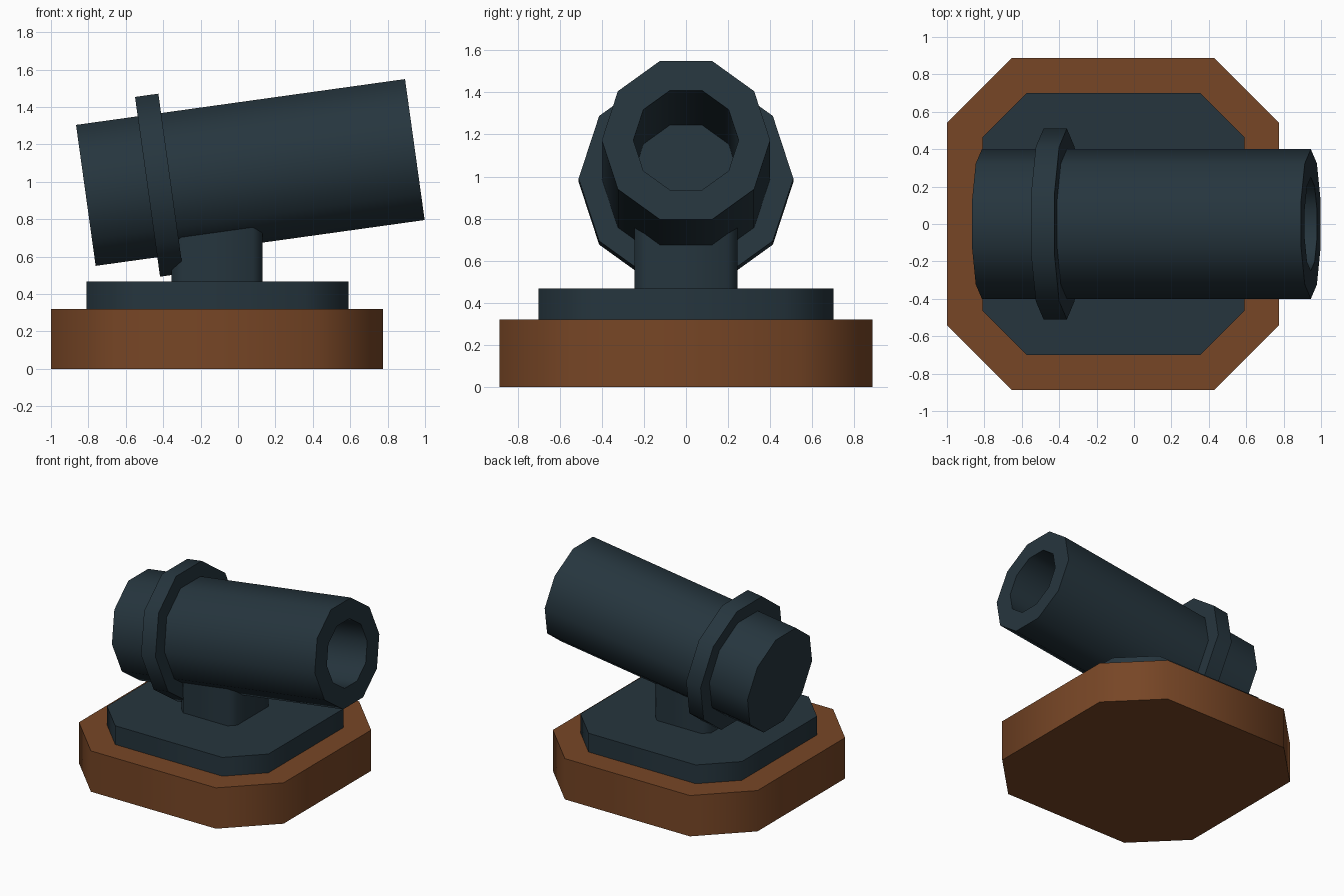
import bpy, bmesh, math
from mathutils import Matrix, Vector

if "Cube" in bpy.data.objects:
    bpy.data.objects.remove(bpy.data.objects["Cube"])


def material(name, rgb):
    m = bpy.data.materials.new(name)
    m.diffuse_color = (*rgb, 1)
    m.use_nodes = True
    m.node_tree.nodes["Principled BSDF"].inputs["Base Color"].default_value = m.diffuse_color
    return m


wood = material("brown_wood", (0.185, 0.061, 0.019))
iron = material("dark_iron", (0.019, 0.036, 0.048))


def finish(name, bm, mat):
    bmesh.ops.recalc_face_normals(bm, faces=bm.faces)
    me = bpy.data.meshes.new(name)
    bm.to_mesh(me)
    bm.free()
    me.materials.append(mat)
    ob = bpy.data.objects.new(name, me)
    bpy.context.collection.objects.link(ob)
    bpy.ops.object.select_all(action='DESELECT')
    ob.select_set(True)
    bpy.context.view_layer.objects.active = ob
    bpy.ops.object.shade_smooth_by_angle(angle=math.radians(60))
    return ob


def slab(name, x0, x1, half_y, chamfer, z0, z1, mat):
    """Block with its four upright corners cut off."""
    c, h = chamfer, half_y
    outline = [(x0 + c, -h), (x1 - c, -h), (x1, c - h), (x1, h - c),
               (x1 - c, h), (x0 + c, h), (x0, h - c), (x0, c - h)]
    bm = bmesh.new()
    face = bm.faces.new([bm.verts.new((x, y, z0)) for x, y in outline])
    ext = bmesh.ops.extrude_face_region(bm, geom=[face], use_keep_orig=True)
    top = [v for v in ext["geom"] if isinstance(v, bmesh.types.BMVert)]
    bmesh.ops.translate(bm, verts=top, vec=(0, 0, z1 - z0))
    return finish(name, bm, mat)


# Tilted barrel axis
TILT = Matrix.Translation((0.066, 0, 1.05)) @ Matrix.Rotation(-math.radians(7.93), 4, 'Y')


def lathe(name, profile, mat, sides=10):
    """Turn (distance along axis, radius) points around the barrel axis."""
    bm = bmesh.new()
    rings = []
    for s, r in profile:
        rings.append([bm.verts.new(TILT @ Vector((s, r * math.cos(a), r * math.sin(a))))
                      for a in (math.tau * i / sides for i in range(sides))])
    for a, b in zip(rings, rings[1:]):
        for i in range(sides):
            j = (i + 1) % sides
            bm.faces.new((a[i], a[j], b[j], b[i]))
    bm.faces.new(rings[0])
    bm.faces.new(rings[-1])
    return finish(name, bm, mat)


# Stand
slab("wooden_base", -1.0, 0.775, 0.887, 0.345, 0.0, 0.32, wood)
slab("iron_plinth", -0.81, 0.59, 0.70, 0.235, 0.32, 0.467, iron)
slab("pedestal", -0.355, 0.13, 0.245, 0.05, 0.467, 0.76, iron)

# Barrel with a blind bore, and its raised band
lathe("barrel", [(-0.888, 0.40), (0.888, 0.40), (0.888, 0.25), (-0.30, 0.25)], iron)
lathe("barrel_band", [(-0.555, 0.51), (-0.429, 0.51)], iron)
